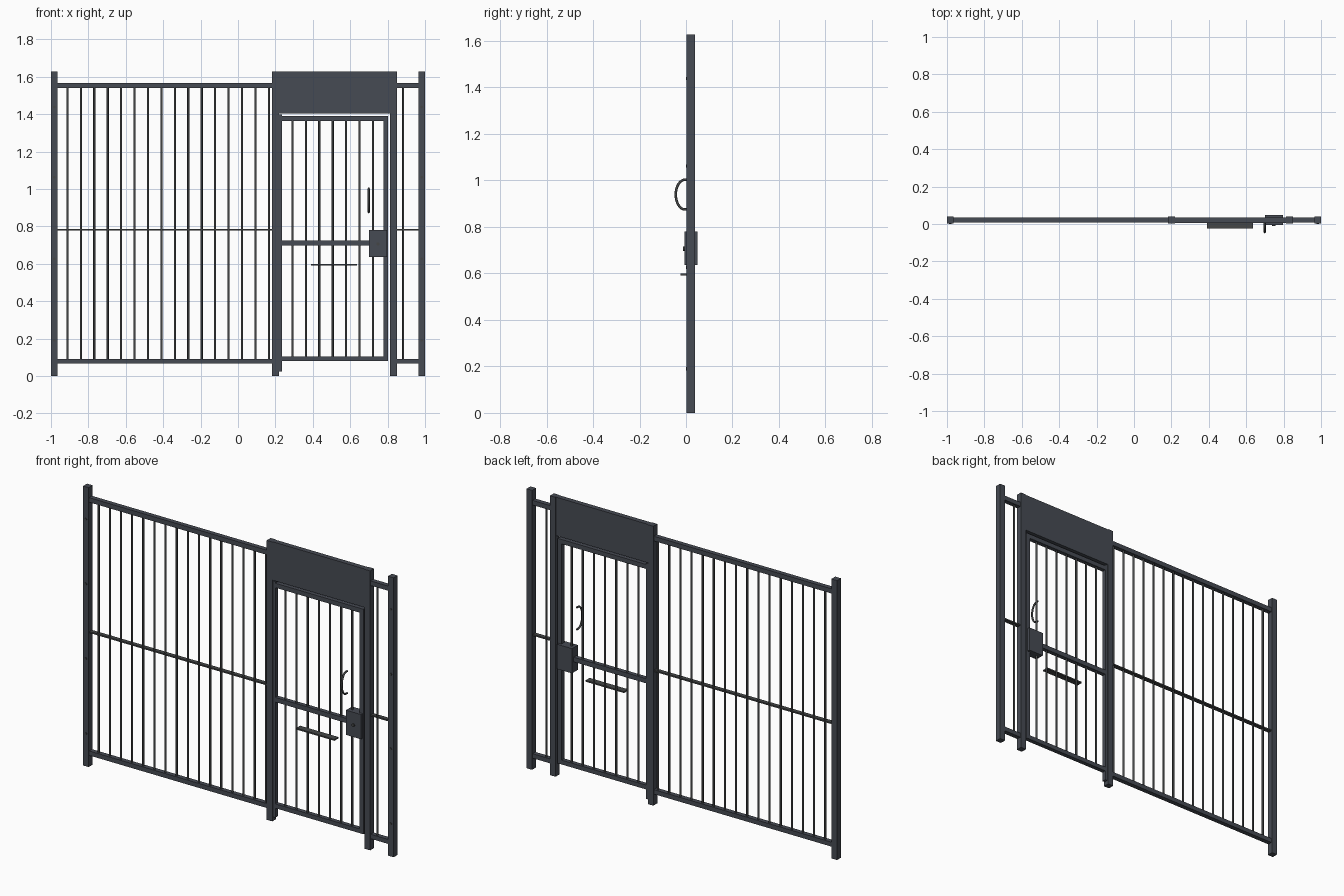
import bpy, math

if "Cube" in bpy.data.objects:
    bpy.data.objects.remove(bpy.data.objects["Cube"])


def material(name, rgb):
    m = bpy.data.materials.new(name)
    m.diffuse_color = (*rgb, 1)
    m.use_nodes = True
    m.node_tree.nodes["Principled BSDF"].inputs["Base Color"].default_value = m.diffuse_color
    return m


FRAME = material("dark slate paint", (0.062, 0.070, 0.087))
BAR = material("dark steel", (0.058, 0.061, 0.062))
YC = 0.021  # depth centre of the fence


def box(name, x, y, z, mat=FRAME):
    """Box from (min, max) ranges on each axis."""
    bpy.ops.mesh.primitive_cube_add(size=1)
    o = bpy.context.object
    o.name = name
    o.location = [(a + b) / 2 for a, b in (x, y, z)]
    o.scale = [b - a for a, b in (x, y, z)]
    bpy.ops.object.transform_apply(location=True, rotation=False, scale=True)
    o.data.materials.append(mat)
    return o


def tube(name, x, z, size, mat=FRAME):
    """Square member centred in the fence depth; size is its y depth."""
    return box(name, x, (YC - size / 2, YC + size / 2), z, mat)


def cylinder(name, loc, radius, depth, mat, along_y=False, sides=12):
    rot = (math.pi / 2, 0, 0) if along_y else (0, 0, 0)
    bpy.ops.mesh.primitive_cylinder_add(vertices=sides, radius=radius, depth=depth,
                                        location=loc, rotation=rot)
    o = bpy.context.object
    o.name = name
    o.data.materials.append(mat)
    bpy.ops.object.shade_smooth_by_angle(angle=math.radians(40))
    return o


def bars(name, first, count, z):
    for i in range(count):
        cylinder(f"{name}_{i + 1}", (first + 0.0718 * i, YC, sum(z) / 2),
                 0.0058, z[1] - z[0], BAR)


# Four upright posts
for name, x in (("left_end_post", -0.982), ("hinge_post", 0.201),
                ("latch_post", 0.831), ("right_end_post", 0.982)):
    tube(name, (x - 0.018, x + 0.018), (0, 1.627), 0.036)

# Fixed panels either side of the door: rails, mid strip and bars
for side, x in (("left", (-0.966, 0.185)), ("right", (0.847, 0.966))):
    tube(side + "_top_rail", x, (1.540, 1.567), 0.027)
    tube(side + "_bottom_rail", x, (0.066, 0.092), 0.027)
    tube(side + "_middle_strip", x, (0.779, 0.787), 0.025, BAR)
bars("left_panel_bar", -0.912, 16, (0.085, 1.55))
bars("right_panel_bar", 0.883, 1, (0.085, 1.55))

# Header panel above the door
tube("header_panel", (0.218, 0.814), (1.403, 1.627), 0.029)

# Door frame, with the hinge stile running past both ends
tube("door_hinge_stile", (0.211, 0.235), (0.024, 1.398), 0.025)
tube("door_latch_stile", (0.778, 0.803), (0.079, 1.389), 0.025)
tube("door_top_rail", (0.235, 0.778), (1.363, 1.389), 0.025)
tube("door_bottom_rail", (0.235, 0.778), (0.079, 0.104), 0.025)
tube("door_middle_rail", (0.235, 0.72), (0.697, 0.724), 0.025)
bars("door_bar", 0.291, 7, (0.095, 1.375))

# Lock box and key cylinder
box("lock_box", (0.700, 0.796), (-0.006, 0.049), (0.636, 0.780))
cylinder("key_cylinder", (0.748, -0.007, 0.706), 0.009, 0.010, BAR, True, 16)

# Small shelf plate across the door bars
box("shelf_plate", (0.390, 0.637), (-0.023, 0.014), (0.591, 0.599), BAR)

# Bowed pull handle
pts = [(0.699, 0.006, 1.003)]
for i in range(17):
    a = math.pi / 2 - math.pi * i / 16
    pts.append((0.699, -0.004 - 0.040 * math.cos(a), 0.939 + 0.064 * math.sin(a)))
pts.append((0.699, 0.006, 0.875))
curve = bpy.data.curves.new("pull_handle", "CURVE")
curve.dimensions = "3D"
curve.bevel_depth = 0.0055
curve.bevel_resolution = 2
curve.use_fill_caps = True
spline = curve.splines.new("POLY")
spline.points.add(len(pts) - 1)
for p, co in zip(spline.points, pts):
    p.co = (*co, 1)
curve.materials.append(BAR)
handle = bpy.data.objects.new("pull_handle", curve)
bpy.context.collection.objects.link(handle)

# Fixing bolts on the two end posts
for side, x in (("left", -0.982), ("right", 0.982)):
    for i, z in enumerate((0.190, 0.626, 1.062, 1.438)):
        cylinder(f"{side}_bolt_{i + 1}", (x, 0.002, z), 0.007, 0.006, BAR, True)
